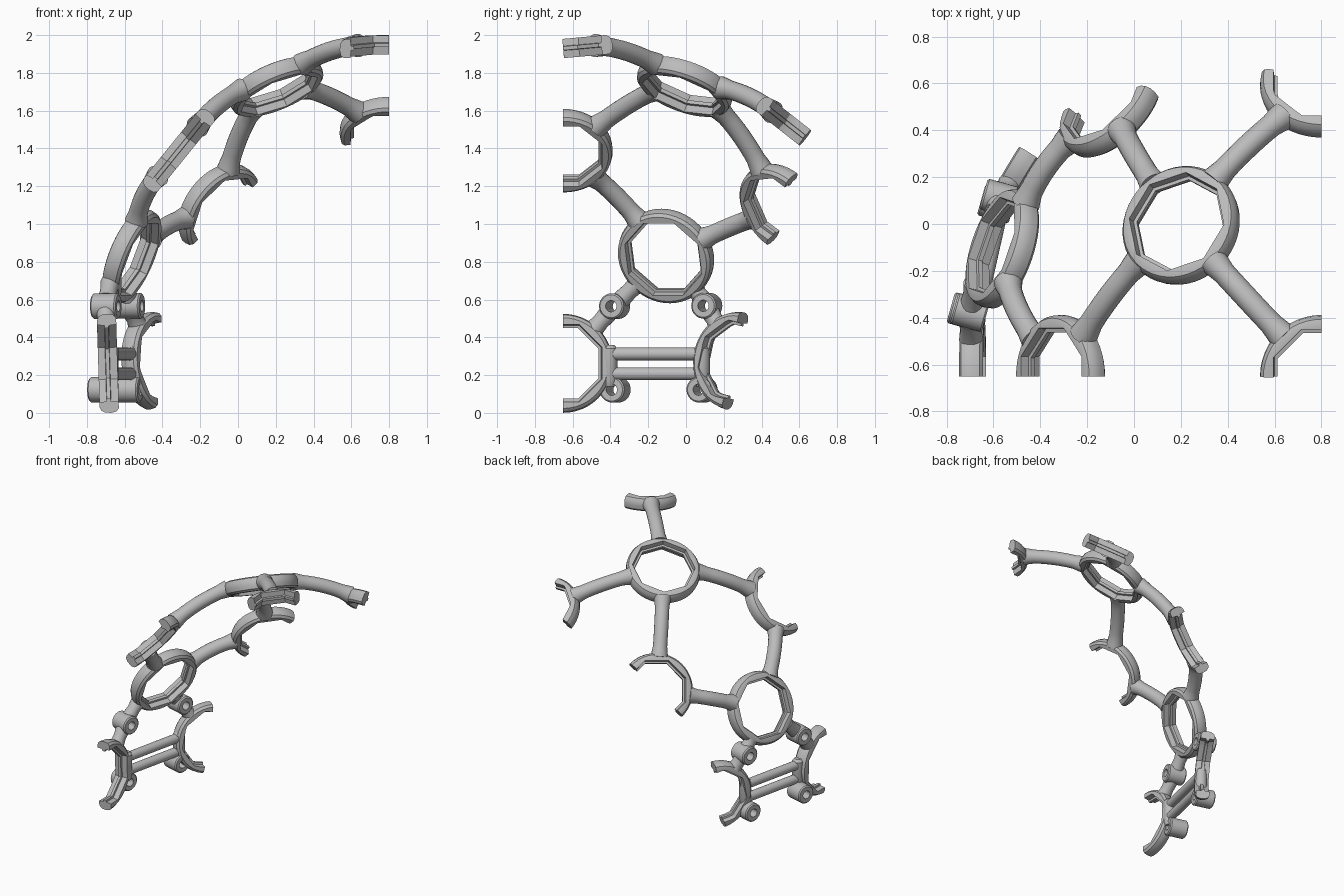
import bpy, bmesh
from math import cos, sin, pi, radians
from mathutils import Vector as V

if "Cube" in bpy.data.objects:
    bpy.data.objects.remove(bpy.data.objects["Cube"])

grey = bpy.data.materials.new("plain grey")
grey.use_nodes = True
COLOUR = (0.5, 0.5, 0.5, 1)
grey.diffuse_color = COLOUR
grey.node_tree.nodes["Principled BSDF"].inputs["Base Color"].default_value = COLOUR


def loft(name, sections, wrap=False):
    """Skin a row of closed cross-sections; wrap joins last to first."""
    bm = bmesh.new()
    rows = [[bm.verts.new(p) for p in s] for s in sections]
    n = len(rows[0])
    pairs = list(zip(rows, rows[1:])) + ([(rows[-1], rows[0])] if wrap else [])
    for a, b in pairs:
        for i in range(n):
            j = (i + 1) % n
            bm.faces.new((a[i], a[j], b[j], b[i]))
    if not wrap:
        bm.faces.new(rows[0])
        bm.faces.new(rows[-1])
    bmesh.ops.recalc_face_normals(bm, faces=bm.faces)
    me = bpy.data.meshes.new(name)
    bm.to_mesh(me)
    bm.free()
    me.materials.append(grey)
    ob = bpy.data.objects.new(name, me)
    bpy.context.collection.objects.link(ob)
    bpy.ops.object.select_all(action='DESELECT')
    ob.select_set(True)
    bpy.context.view_layer.objects.active = ob
    bpy.ops.object.shade_smooth_by_angle(angle=radians(32))


# Ring cross-section: (radius, height) round the outside, then the inside with its thin lip
OUTER = [(.228, .05), (.248, .042), (.26, .02), (.262, -.01), (.256, -.038), (.24, -.052)]
INNER = [(.205, -.052), (.201, -.012), (.187, -.01), (.187, .01), (.201, .012), (.205, .05)]


class Ring:
    """Ring or part ring with round outside and eight-sided opening."""

    def __init__(self, name, centre, normal, toward, lo=0, hi=360):
        self.c, self.n = V(centre), V(normal).normalized()
        t = V(toward)
        u = (t - self.n * t.dot(self.n)).normalized()
        w = self.n.cross(u)
        full = hi - lo == 360
        steps = max(8, round((hi - lo) / 7.5))
        sections = []
        for k in range(steps + (not full)):
            ang = radians(lo + (hi - lo) * k / steps)
            d = u * cos(ang) + w * sin(ang)
            octagon = 1 / cos((ang + pi / 8) % (pi / 4) - pi / 8)
            pts = OUTER + [(r * octagon, h) for r, h in INNER]
            sections.append([self.c + d * r + self.n * h for r, h in pts])
        loft(name, sections, full)

    def edge(self, target, r=.235):
        d = V(target) - self.c
        return self.c + (d - self.n * d.dot(self.n)).normalized() * r


def tube(name, path, radii):
    """Round bar along a list of points."""
    sections = []
    for i, p in enumerate(path):
        d = (path[min(i + 1, len(path) - 1)] - path[max(i - 1, 0)]).normalized()
        ref = V((0, 1, 0)) if abs(d.z) > .9 else V((0, 0, 1))
        u = d.cross(ref).normalized()
        w = d.cross(u)
        sections.append([p + (u * cos(2 * pi * k / 20) + w * sin(2 * pi * k / 20)) * radii[i]
                         for k in range(20)])
    loft(name, sections)


def strut(name, a, b):
    """Gently bowed bar from ring to ring, flared where it meets them."""
    p, q = a.edge(b.c), b.edge(a.c)
    out = (a.n + b.n).normalized()
    path, radii = [], []
    for k in range(13):
        t = k / 12
        path.append(p.lerp(q, t) + out * .08 * t * (1 - t))
        radii.append(.05 + .012 * max(0, abs(2 * t - 1) - .65) / .35)
    tube(name, path, radii)


AXIS = V((-.96, .27, 0)).normalized()


def sleeve(name, centre):
    """Short bolt sleeve with a through hole."""
    c = V(centre)
    w = V((0, 0, 1))
    u = AXIS.cross(w)
    profile = [(.03, -.07), (.06, -.07), (.068, -.062), (.068, .062), (.06, .07), (.03, .07)]
    loft(name, [[c + (u * cos(2 * pi * k / 32) + w * sin(2 * pi * k / 32)) * r + AXIS * h
                 for r, h in profile] for k in range(32)], True)
    return c


# Full rings
top_ring = Ring("top_ring", (.2, -.005, 1.73), (-.37, .32, .87), (.98, .2, 0))
side_ring = Ring("side_ring", (-.565, -.105, .832), (-.88, .3, .37), (0, 0, 1))

# Part rings along the border
crown_arc = Ring("crown_arc", (.8, -.65, 1.93), (0, -.09, 1), (-1, 1, 0), -45, 45)
back_arc = Ring("back_arc", (.8, .594, 1.487), (0, .62, .79), (-1, -.79, .62), -57, 45)
front_arc = Ring("front_arc", (-.315, -.65, 1.39), (-.777, 0, .629), (0, 1, 0), -90, 90)
rear_arc = Ring("rear_arc", (-.1, .51, 1.08), (-.64, .605, .47), (-.31, -.76, .57), -90, 90)
low_front_arc = Ring("low_front_arc", (-.69, -.65, .262), (-1, 0, -.03), (0, 1, 0), -90, 90)
low_rear_arc = Ring("low_rear_arc", (-.45, .275, .272), (-.845, .53, -.06), (-.5, -.8, .2), -88, 84)

# Struts
for label, a, b in (("crown", top_ring, crown_arc), ("back", top_ring, back_arc),
                    ("upper_front", top_ring, front_arc), ("upper_rear", top_ring, rear_arc),
                    ("lower_front", side_ring, front_arc), ("lower_rear", side_ring, rear_arc)):
    strut(label + "_strut", a, b)

# Bolt sleeves with their short links
for label, arc, upper, lower in (
        ("front", low_front_arc, (-.7, -.378, .565), (-.715, -.375, .123)),
        ("rear", low_rear_arc, (-.575, .11, .567), (-.585, .085, .123))):
    c = sleeve(label + "_upper_sleeve", upper)
    sleeve(label + "_lower_sleeve", lower)
    for part, ring in (("ring_link", side_ring), ("arc_link", arc)):
        p = ring.edge(c)
        q = c + (p - c).normalized() * .05
        tube(f"{label}_{part}", [p, (p + q) / 2, q], [.052, .045, .05])

# Slotted bridge between the two lower part rings
front_end, rear_end = V((-.675, -.405, 0)), V((-.565, .085, 0))
for label, z in (("upper", .312), ("lower", .207)):
    up = V((0, 0, z))
    tube(label + "_bridge_bar", [front_end + up, rear_end + up], [.034] * 2)
for label, end in (("front", front_end), ("rear", rear_end)):
    tube(label + "_bridge_end", [end + V((0, 0, z)) for z in (.14, .17, .34, .36)],
         [.03, .042, .042, .025])
